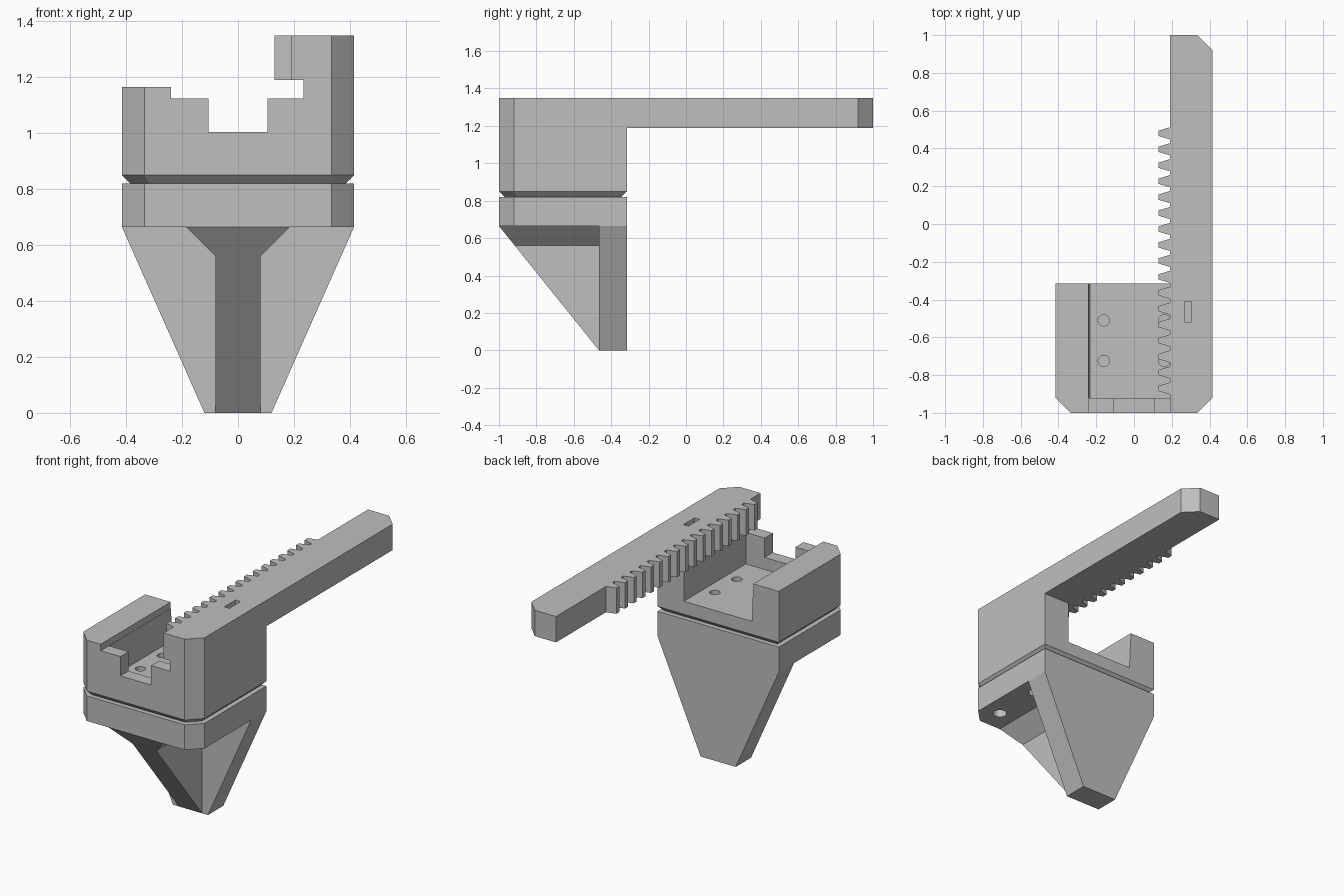
import bpy, bmesh
from mathutils import Vector

cube = bpy.data.objects.get("Cube")
if cube:
    bpy.data.objects.remove(cube, do_unlink=True)

grey = bpy.data.materials.new("plain_grey")
grey.use_nodes = True
grey.diffuse_color = (0.52, 0.52, 0.52, 1)
grey.node_tree.nodes["Principled BSDF"].inputs["Base Color"].default_value = (0.52, 0.52, 0.52, 1)


def finish(name, bm):
    bmesh.ops.recalc_face_normals(bm, faces=bm.faces[:])
    mesh = bpy.data.meshes.new(name)
    bm.to_mesh(mesh)
    bm.free()
    mesh.materials.append(grey)
    obj = bpy.data.objects.new(name, mesh)
    bpy.context.scene.collection.objects.link(obj)
    return obj


def extrude(bm, pts, direction):
    """Closed polygon pulled along a direction; returns the moved vertices."""
    face = bm.faces.new([bm.verts.new(p) for p in pts])
    res = bmesh.ops.extrude_face_region(bm, geom=[face], use_keep_orig=True)
    moved = [g for g in res["geom"] if isinstance(g, bmesh.types.BMVert)]
    bmesh.ops.translate(bm, verts=moved, vec=direction)
    return moved


def plan_prism(name, pts, z0, z1):
    bm = bmesh.new()
    extrude(bm, [(x, y, z0) for x, y in pts], (0, 0, z1 - z0))
    return finish(name, bm)


def front_prism(name, pts, y0, y1):
    bm = bmesh.new()
    extrude(bm, [(x, y0, z) for x, z in pts], (0, y1 - y0, 0))
    return finish(name, bm)


def cylinder(name, x, y, r, z0, z1):
    bm = bmesh.new()
    bmesh.ops.create_cone(bm, cap_ends=True, segments=24, radius1=r, radius2=r, depth=z1 - z0)
    bmesh.ops.translate(bm, verts=bm.verts[:], vec=(x, y, (z0 + z1) / 2))
    return finish(name, bm)


def cut(target, cutter):
    mod = target.modifiers.new("cut", "BOOLEAN")
    mod.operation = "DIFFERENCE"
    mod.solver = "EXACT"
    mod.object = cutter
    bpy.context.view_layer.objects.active = target
    bpy.ops.object.modifier_apply(modifier=mod.name)
    bpy.data.objects.remove(cutter, do_unlink=True)


W, BACK, CH = 0.415, -0.315, 0.08          # half width, back plane, corner chamfer


def footprint(d=0.0):
    w, f, b, c = W - d, -1 + d, BACK - d, CH - d * 0.4
    return [(-w, b), (-w, f + c), (-w + c, f), (w - c, f), (w, f + c), (w, b)]


# Carriage body with a tapered underside forming the groove
bm = bmesh.new()
rings = [[bm.verts.new((x, y, z)) for x, y in footprint(d)]
         for d, z in ((0.03, 0.82), (0, 0.85), (0, 1.19))]
bm.faces.new(rings[0])
bm.faces.new(rings[-1])
for lo, hi in zip(rings, rings[1:]):
    for i in range(6):
        j = (i + 1) % 6
        bm.faces.new((lo[i], lo[j], hi[j], hi[i]))
body = finish("carriage_body", bm)

# Stepped front opening, then the deeper channel behind the front lip
cut(body, front_prism("opening_cutter", [
    (-0.5, 1.3), (-0.5, 1.165), (-0.24, 1.165), (-0.24, 1.125), (-0.105, 1.125),
    (-0.105, 1.005), (0.105, 1.005), (0.105, 1.125), (0.235, 1.125), (0.235, 1.3)], -1.1, -0.2))
cut(body, front_prism("channel_cutter", [
    (-0.244, 1.25), (-0.23, 0.93), (0.235, 0.93), (0.235, 1.25)], -0.92, -0.2))
for x in (-0.16, 0.16):
    for y in (-0.725, -0.51):
        cut(body, cylinder("hole_cutter", x, y, 0.03, 0.86, 1))

# Toothed rail: long bar with trapezoid teeth on its inner side
rail_pts = [(0.19, -1), (W - CH, -1), (W, -1 + CH), (W, 1 - CH), (W - CH, 1), (0.19, 1)]
for i in range(17):
    c = 0.48 - 0.0844 * i
    rail_pts += [(0.19, c + 0.032), (0.13, c + 0.014), (0.13, c - 0.014), (0.19, c - 0.032)]
rail = plan_prism("toothed_rail", rail_pts, 1.19, 1.35)
cut(rail, plan_prism("slot_cutter", [
    (0.27, -0.52), (0.305, -0.52), (0.305, -0.41), (0.27, -0.41)], 1.29, 1.4))

# Base block with screw holes in its underside
block = plan_prism("base_block", footprint(), 0.665, 0.82)
for x in (-0.3, 0.3):
    for y in (-0.86, -0.54):
        cut(block, cylinder("screw_cutter", x, y, 0.04, 0.6, 0.8))

# Tapered back plate
front_prism("back_plate", [(-0.12, 0), (0.12, 0), (W, 0.665), (-W, 0.665)], -0.465, BACK)

# Central gusset with a flared top, sliced along the front slope
bm = bmesh.new()
half = [(0.08, 0), (0.08, 0.56), (0.185, 0.665)]
outline = half + [(-x, z) for x, z in reversed(half)]
extrude(bm, [(x, -1, z) for x, z in outline], (0, 0.535, 0))
geom = bm.verts[:] + bm.edges[:] + bm.faces[:]
bmesh.ops.bisect_plane(bm, geom=geom, dist=1e-5, plane_co=Vector((0, -1, 0.665)),
                       plane_no=Vector((0, -0.665, -0.535)), clear_outer=True)
bmesh.ops.holes_fill(bm, edges=[e for e in bm.edges if e.is_boundary], sides=0)
finish("gusset", bm)
